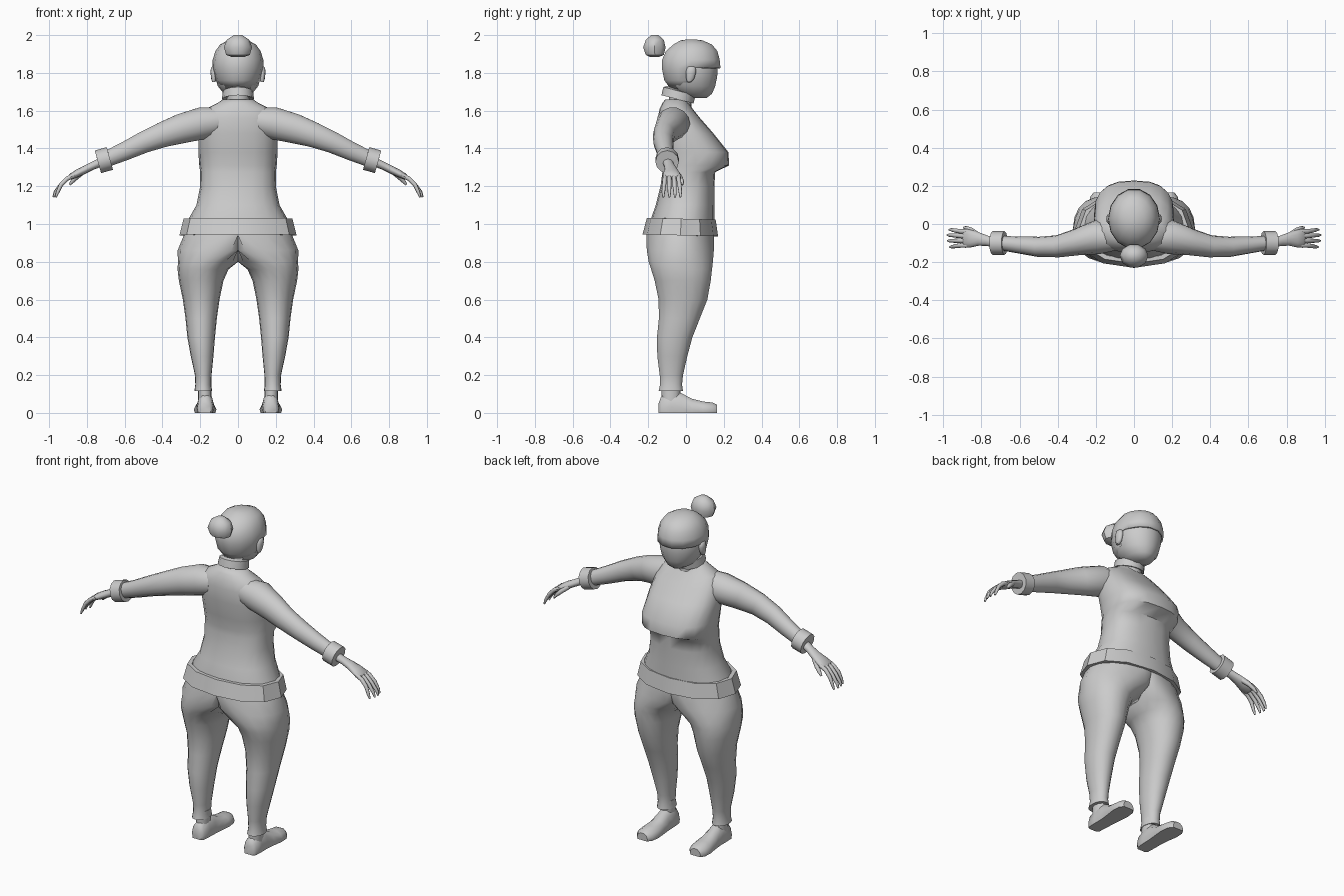
import bpy, bmesh, math
from mathutils import Vector

grey = bpy.data.materials.new("plain grey")
grey.diffuse_color = (0.6, 0.6, 0.6, 1)


def skin(name, rings, mirror=False, caps=True, angle=45, thick=0, drop=None):
    """Join a stack of equal rings into one surface."""
    bm = bmesh.new()
    loops = [[bm.verts.new(p) for p in r] for r in rings]
    n = len(loops[0])
    for a, b in zip(loops, loops[1:]):
        for i in range(n):
            j = (i + 1) % n
            bm.faces.new((a[i], a[j], b[j], b[i]))
    if caps:
        bm.faces.new(loops[0][::-1])
        bm.faces.new(loops[-1])
    if drop:
        gone = [f for f in bm.faces if drop(f.calc_center_median())]
        bmesh.ops.delete(bm, geom=gone, context='FACES')
    bmesh.ops.remove_doubles(bm, verts=bm.verts, dist=1e-5)
    bmesh.ops.recalc_face_normals(bm, faces=bm.faces)
    me = bpy.data.meshes.new(name)
    bm.to_mesh(me)
    bm.free()
    me.materials.append(grey)
    ob = bpy.data.objects.new(name, me)
    bpy.context.collection.objects.link(ob)
    if mirror:
        ob.modifiers.new("mirror", 'MIRROR')
    if thick:
        s = ob.modifiers.new("shell", 'SOLIDIFY')
        s.thickness, s.offset = thick, -1
    bpy.context.view_layer.objects.active = ob
    ob.select_set(True)
    bpy.ops.object.shade_smooth_by_angle(angle=math.radians(angle))
    ob.select_set(False)
    return ob


def oval(z, hw, y0, y1, cx=0, n=16, p=2.0, tilt=0, half=False):
    """Level ring: half width, back y, front y; p squares it, tilt lowers the front."""
    out = []
    for i in range(n):
        a = 2 * math.pi * i / n
        c, s = math.cos(a), math.sin(a)
        x = cx + hw * math.copysign(abs(c) ** (2 / p), c)
        y = (y0 + y1) / 2 + (y1 - y0) / 2 * math.copysign(abs(s) ** (2 / p), s)
        out.append(Vector((max(x, 0) if half else x, y, z - tilt * s)))
    return out


def tube(path, n=12):
    """Rings across a path of (x, y, z, side radius, upright radius)."""
    pts = [Vector(q[:3]) for q in path]
    rings = []
    for k, q in enumerate(path):
        t = (pts[min(k + 1, len(pts) - 1)] - pts[max(k - 1, 0)]).normalized()
        v = t.cross(Vector((0, 1, 0))).normalized()
        u = v.cross(t)
        rings.append([pts[k] + u * q[3] * math.cos(2 * math.pi * i / n)
                      + v * q[4] * math.sin(2 * math.pi * i / n) for i in range(n)])
    return rings


# Torso with the bust
torso = [(0.98, .27, -.19, .15, 2.2), (1.03, .26, -.185, .15, 2.2), (1.1, .22, -.16, .15, 2.3),
         (1.2, .2, -.135, .15, 2.4), (1.275, .2, -.125, .155, 2.5), (1.31, .205, -.125, .228, 2.6),
         (1.38, .21, -.135, .225, 2.6), (1.48, .21, -.15, .145, 2.5), (1.56, .2, -.15, .075, 2.4),
         (1.61, .17, -.14, .035, 2.2), (1.64, .11, -.125, .015, 2), (1.66, .08, -.11, .01, 2)]
skin("torso", [oval(z, w, a, b, n=20, p=p) for z, w, a, b, p in torso], angle=60)

# Hem band around the hips
band = [(1.0, .25, -.17, .13), (1.028, .265, -.185, .14), (1.028, .288, -.207, .157),
        (.94, .31, -.23, .17), (.94, .27, -.19, .14)]
skin("hem_band", [oval(z, w, a, b, n=12, p=2.2, tilt=.005) for z, w, a, b in band],
     caps=False, angle=30)

# Trousers, one side mirrored at the middle
leg = [(1.0, 0, .265, -.2, .145), (.94, 0, .287, -.213, .152), (.86, .08, .24, -.21, .15),
       (.8, .155, .163, -.2, .145), (.76, .185, .135, -.187, .14), (.7, .195, .118, -.168, .133),
       (.6, .195, .097, -.147, .115), (.5, .195, .083, -.145, .075), (.4, .195, .073, -.155, .035),
       (.3, .19, .06, -.153, .008), (.2, .184, .044, -.14, -.015), (.15, .184, .042, -.138, -.02),
       (.115, .184, .047, -.146, -.015)]
skin("trousers", [oval(z, w, a, b, c, 18, 2.1, half=True) for z, c, w, a, b in leg],
     mirror=True, angle=60)

# Ankles and shoes
skin("ankle", [oval(z, .037, -.13, -.03, .176, 12) for z in (.05, .16)], mirror=True)
shoe = [(-.145, .174, .03, .05), (-.13, .174, .042, .09), (-.08, .173, .045, .115),
        (-.025, .172, .046, .105), (.03, .172, .052, .075), (.09, .174, .06, .06),
        (.14, .176, .055, .055), (.165, .177, .035, .042)]
shoe_rings = []
for y, cx, w, top in shoe:
    prof = [(-.9, 0), (-1, .3), (-.8, .72), (-.35, 1), (.35, 1), (.8, .72), (1, .3), (.9, 0)]
    shoe_rings.append([Vector((cx + w * u, y, top * h)) for u, h in prof])
skin("shoe", shoe_rings, mirror=True, angle=50)

# Sleeves
sleeve = [(.1, -.07, 1.545, .07, .075), (.19, -.068, 1.533, .09, .087), (.3, -.095, 1.505, .07, .08),
          (.4, -.117, 1.472, .058, .068), (.5, -.12, 1.432, .053, .058), (.6, -.11, 1.385, .045, .05),
          (.7, -.1, 1.342, .037, .043)]
skin("sleeve", tube(sleeve, 14), mirror=True, angle=60)

# Sleeve cuffs
a, d = Vector((.71, -.1, 1.338)), Vector((.96, 0, -.27))
cuff = [(*(a + d * s), r, r) for s, r in ((-.033, .035), (-.0329, .062), (.033, .062), (.0331, .03))]
cuff_rings = []
for c in cuff:
    o = tube([(*(Vector(c[:3]) - d), *c[3:]), c, (*(Vector(c[:3]) + d), *c[3:])], 12)
    cuff_rings.append(o[1])
skin("cuff", cuff_rings, mirror=True, angle=35)

# Hands
palm = [(.72, -.098, 1.33, .027, .024), (.77, -.088, 1.308, .027, .021), (.81, -.08, 1.288, .034, .021),
        (.85, -.077, 1.268, .045, .02), (.885, -.075, 1.25, .05, .016), (.895, -.075, 1.243, .04, .008)]
skin("palm", tube(palm, 12), mirror=True, angle=60)
for k, (y0, y1, reach) in enumerate([(-.039, -.03, .968), (-.063, -.058, .978),
                                     (-.088, -.088, .976), (-.112, -.12, .965)]):
    ym = (y0 + y1) / 2
    finger = [(.87, y0, 1.257, .012, .012), (.905, y0, 1.24, .012, .012), (.937, ym, 1.208, .011, .011),
              (reach - .01, y1, 1.168, .009, .009), (reach, y1, 1.142, .005, .005)]
    skin("finger_%d" % (k + 1), tube(finger, 8), mirror=True, angle=60)
thumb = [(.82, -.055, 1.277, .014, .014), (.85, -.033, 1.252, .013, .013),
         (.875, -.022, 1.228, .011, .011), (.892, -.018, 1.208, .006, .006)]
skin("thumb", tube(thumb, 8), mirror=True, angle=60)

# Neck and tilted collar
skin("neck", [oval(z, .06, -.09, .03) for z in (1.62, 1.76)])
collar = [(1.665, .06, -.1, .02), (1.66, .085, -.13, .04), (1.703, .08, -.12, .05),
          (1.708, .058, -.1, .03)]
skin("collar", [oval(z, w, a, b, n=12, tilt=.022) for z, w, a, b in collar], caps=False, angle=35)

# Head
head = [(1.668, .035, .02, .11), (1.69, .075, -.05, .138), (1.73, .107, -.085, .155),
        (1.78, .122, -.105, .165), (1.83, .127, -.11, .168), (1.9, .11, -.1, .15)]
skin("head", [oval(*h) for h in head], angle=60)

# Hair shell, cut open at the face
hair = [(1.715, .085, -.085, .14), (1.76, .12, -.118, .165), (1.825, .136, -.132, .187),
        (1.87, .134, -.13, .182), (1.915, .12, -.11, .17), (1.95, .095, -.07, .14),
        (1.972, .055, -.03, .09), (1.978, .01, .01, .04)]
skin("hair", [oval(*h, n=14) for h in hair], angle=40, thick=.012,
     drop=lambda c: (c.z < 1.82 and c.y > .0) or c.z < 1.716)

# Hair bun
bun = [(1.885, .035, -.195, -.14), (1.895, .062, -.215, -.115), (1.935, .075, -.23, -.105),
       (1.975, .06, -.215, -.115), (2.0, .022, -.185, -.145)]
skin("bun", [oval(*b, n=10) for b in bun], angle=40)

# Ears
ear = [(1.752, .008, .005, .03), (1.77, .014, .0, .045), (1.805, .018, -.002, .055),
       (1.828, .015, .005, .052), (1.836, .006, .015, .04)]
skin("ear", [oval(z, w, a, b, .128, 10) for z, w, a, b in ear], mirror=True, angle=60)
